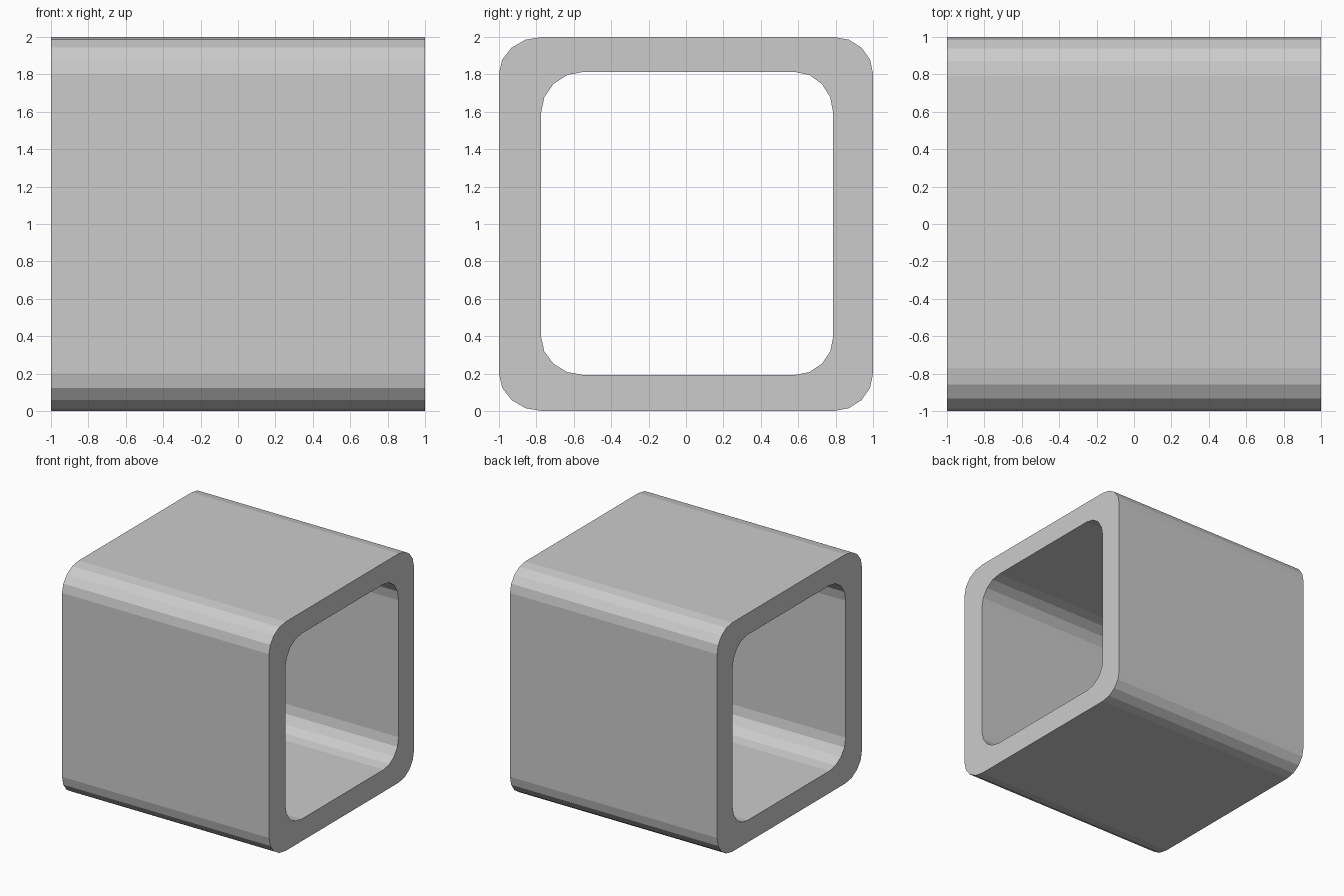
import bpy, bmesh
from math import cos, sin, pi

if "Cube" in bpy.data.objects:
    bpy.data.objects.remove(bpy.data.objects["Cube"])


def rounded_rect(y0, y1, z0, z1, ry_left, ry_right, rz_bottom, rz_top, segs=4):
    """Counter-clockwise (y, z) outline with faceted elliptical corners."""
    corners = [
        (y1, z1, -ry_right, -rz_top, ry_right, rz_top, 0),
        (y0, z1, ry_left, -rz_top, ry_left, rz_top, pi / 2),
        (y0, z0, ry_left, rz_bottom, ry_left, rz_bottom, pi),
        (y1, z0, -ry_right, rz_bottom, ry_right, rz_bottom, 3 * pi / 2),
    ]
    points = []
    for y, z, dy, dz, ry, rz, start in corners:
        for i in range(segs + 1):
            a = start + i * pi / 2 / segs
            points.append((y + dy + ry * cos(a), z + dz + rz * sin(a)))
    return points


# Outer wall and slightly off-centre inner opening
outer = rounded_rect(-1, 1, 0, 2, 0.23, 0.21, 0.2, 0.195)
inner = rounded_rect(-0.775, 0.787, 0.193, 1.813, 0.225, 0.205, 0.205, 0.22)

# Square tube open along x: four loops joined in a closed ring
bm = bmesh.new()
loops = []
for profile, x in ((outer, -1), (outer, 1), (inner, 1), (inner, -1)):
    loops.append([bm.verts.new((x, y, z)) for y, z in profile])
n = len(outer)
for k in range(4):
    a, b = loops[k], loops[(k + 1) % 4]
    for i in range(n):
        j = (i + 1) % n
        bm.faces.new((a[i], b[i], b[j], a[j]))
bmesh.ops.recalc_face_normals(bm, faces=bm.faces)

mesh = bpy.data.meshes.new("square_tube")
bm.to_mesh(mesh)
bm.free()
tube = bpy.data.objects.new("square_tube", mesh)
bpy.context.collection.objects.link(tube)
